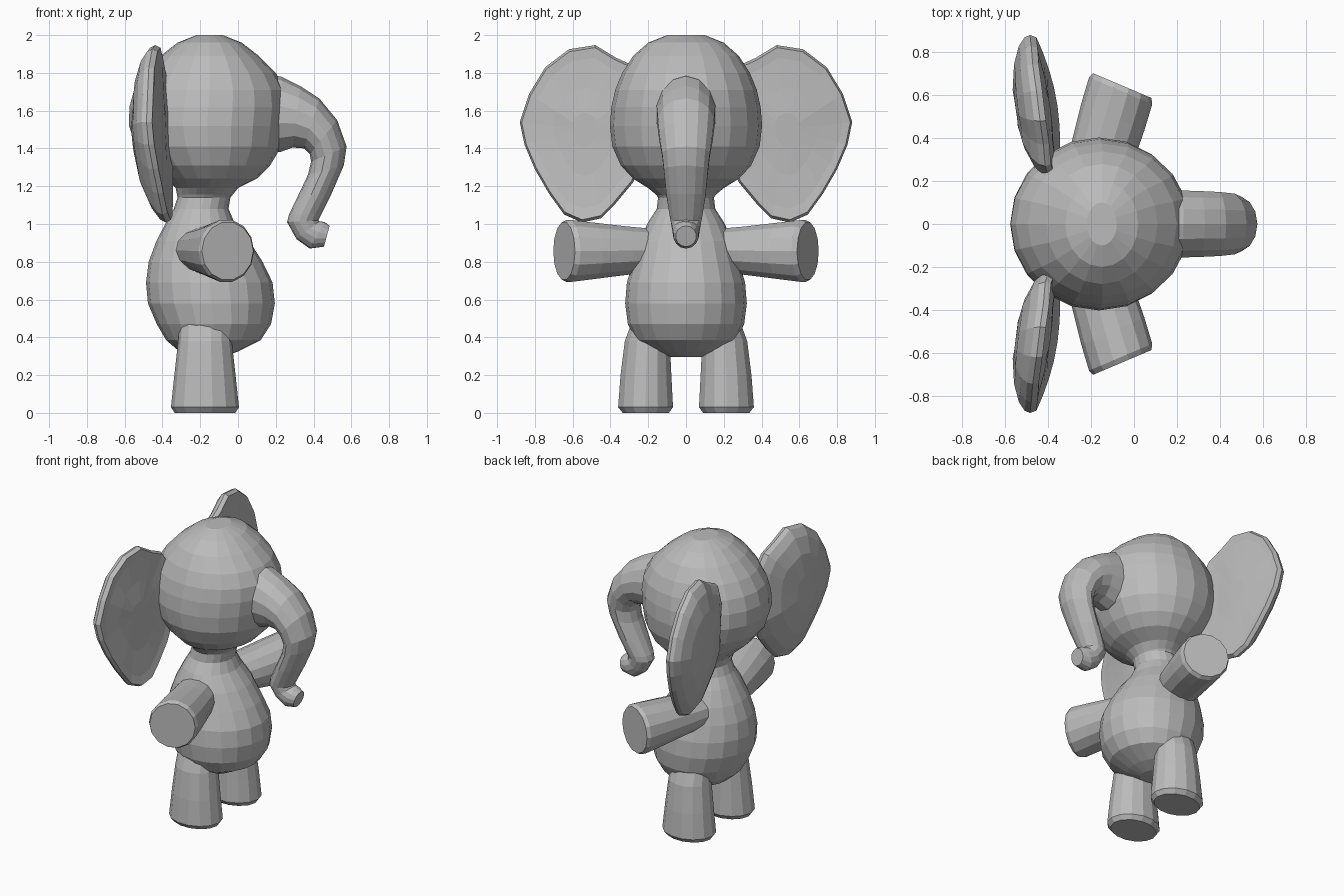
import bpy, bmesh
from math import cos, sin, tau
from mathutils import Vector

old = bpy.data.objects.get("Cube")
if old:
    bpy.data.objects.remove(old, do_unlink=True)

# Single clay colour
GREY = (0.5, 0.5, 0.5, 1)
clay = bpy.data.materials.new("clay grey")
clay.use_nodes = True
clay.diffuse_color = GREY
clay.node_tree.nodes["Principled BSDF"].inputs["Base Color"].default_value = GREY


def ellipse(centre, u, v, sides):
    c, u, v = Vector(centre), Vector(u), Vector(v)
    return [c + u * cos(tau * i / sides) + v * sin(tau * i / sides) for i in range(sides)]


def slice_ring(outer, inner, width, sides):
    """Ring spanning two (x, z) points, with a half width along y."""
    a, b = Vector((outer[0], 0, outer[1])), Vector((inner[0], 0, inner[1]))
    return ellipse((a + b) / 2, (a - b) / 2, (0, width, 0), sides)


def skin(name, rings, paired=False):
    """Bridge the rings, cap both ends and optionally mirror across y."""
    bm = bmesh.new()
    loops = [[bm.verts.new(p) for p in ring] for ring in rings]
    for low, high in zip(loops, loops[1:]):
        n = len(low)
        for i in range(n):
            j = (i + 1) % n
            bm.faces.new((low[i], low[j], high[j], high[i]))
    bm.faces.new(loops[0])
    bm.faces.new(loops[-1])
    bmesh.ops.recalc_face_normals(bm, faces=bm.faces[:])
    mesh = bpy.data.meshes.new(name)
    bm.to_mesh(mesh)
    bm.free()
    mesh.materials.append(clay)
    obj = bpy.data.objects.new(name, mesh)
    bpy.context.collection.objects.link(obj)
    if paired:
        mirror = obj.modifiers.new("Mirror", "MIRROR")
        mirror.use_axis = (False, True, False)


def upright(name, profile):
    """Profile rows: back x, front x, half width, height."""
    skin(name, [slice_ring((f, z), (b, z), w, 20) for b, f, w, z in profile])


# Pear-shaped body rising into the neck
upright("body", [
    (-.22, -.08, .08, .295), (-.31, .0, .18, .325), (-.38, .12, .265, .385),
    (-.43, .175, .308, .47), (-.477, .195, .322, .58), (-.487, .183, .313, .69),
    (-.473, .13, .28, .80), (-.432, .06, .248, .91), (-.38, -.02, .20, 1.01),
    (-.34, -.05, .155, 1.08), (-.32, -.04, .148, 1.14), (-.33, -.01, .19, 1.2)])

# Round head
upright("head", [
    (-.32, -.04, .14, 1.14), (-.33, .0, .20, 1.19), (-.38, .10, .28, 1.24),
    (-.46, .17, .345, 1.31), (-.54, .23, .39, 1.41), (-.577, .25, .403, 1.52),
    (-.575, .26, .395, 1.62), (-.55, .25, .375, 1.71), (-.495, .20, .338, 1.80),
    (-.41, .11, .28, 1.89), (-.32, .02, .20, 1.96), (-.22, -.08, .10, 2.0)])

# Trunk: outer point, inner point, half width
TRUNK = [
    ((.12, 1.80), (.12, 1.38), .165), ((.23, 1.78), (.22, 1.38), .16),
    ((.33, 1.73), (.29, 1.405), .157), ((.43, 1.665), (.35, 1.40), .153),
    ((.525, 1.55), (.38, 1.37), .145), ((.575, 1.41), (.387, 1.33), .13),
    ((.56, 1.31), (.37, 1.26), .12), ((.495, 1.16), (.318, 1.15), .107),
    ((.44, 1.05), (.27, 1.05), .09), ((.425, 1.02), (.26, 1.01), .083),
    ((.43, 1.015), (.31, .92), .073), ((.46, 1.01), (.38, .87), .068),
    ((.485, .99), (.455, .88), .055)]
skin("trunk", [slice_ring(o, i, w, 14) for o, i, w in TRUNK])

# Legs: x radius, y radius, centre y, height
skin("legs", [ellipse((-.175, y, z), (rx, 0, 0), (0, ry, 0), 14) for rx, ry, y, z in [
    (.16, .125, .213, 0), (.18, .149, .214, .03), (.162, .138, .212, .2),
    (.142, .122, .205, .38), (.135, .10, .19, .48)]], paired=True)

# Arms: stubby cylinders angled forward with slanted, softly rounded ends
shoulder, wrist = Vector((-.2, .16, .86)), Vector((-.055, .645, .857))
across = Vector((.92, -.39, 0))
arm = [ellipse(shoulder.lerp(wrist, t), across * r, (0, 0, h), 14) for t, r, h in [
    (0, .14, .115), (.35, .152, .132), (.7, .16, .153), (.95, .16, .168), (1, .148, .155)]]
skin("arms", arm, paired=True)

# Ears: rim outline in (y, z), thick flattened back and slightly dished front
RIM = [
    (.22, 1.74), (.27, 1.835), (.37, 1.88), (.48, 1.947), (.62, 1.925), (.745, 1.83),
    (.83, 1.69), (.88, 1.54), (.855, 1.42), (.80, 1.29), (.725, 1.16), (.645, 1.05),
    (.55, 1.008), (.45, 1.03), (.38, 1.1), (.28, 1.22), (.21, 1.36), (.2, 1.55)]


def ear_ring(scale, depth):
    """Scaled copy of the rim, set back from the curved front of the ear."""
    ring = []
    for rim_y, rim_z in RIM:
        y, z = .54 + (rim_y - .54) * scale, 1.5 + (rim_z - 1.5) * scale
        x = -.345 - .11 * (max(0, y - .4) / .47) ** 2 - .065 * max(0, z - 1.6) / .35
        ring.append(Vector((x - depth, y, z)))
    return ring


skin("ears", [ear_ring(s, d) for s, d in [
    (.25, .195), (.6, .155), (.85, .1), (.97, .055), (1, .025),
    (.97, 0), (.85, .012), (.5, .03), (.2, .035)]], paired=True)
